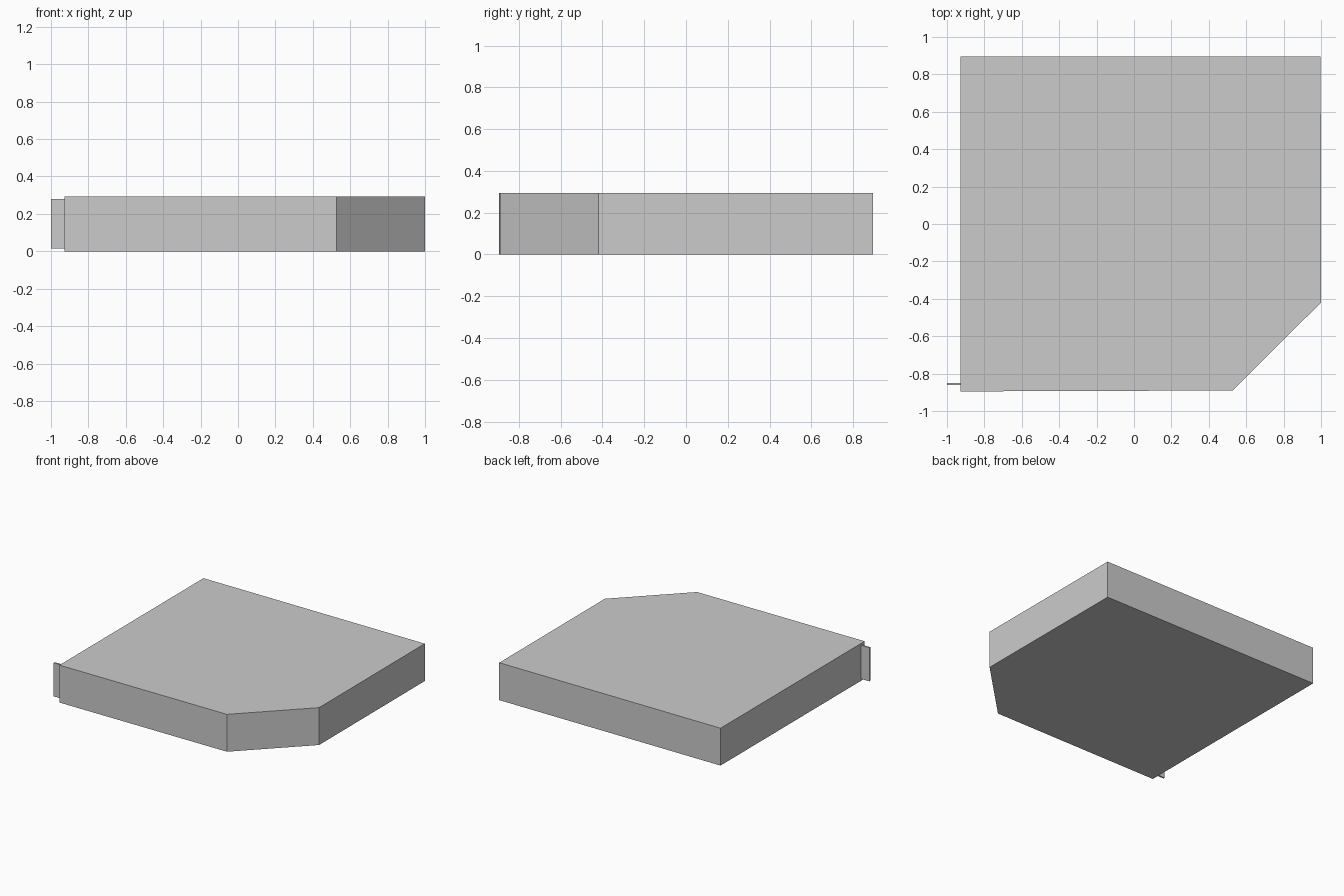
import bpy, bmesh

if "Cube" in bpy.data.objects:
    bpy.data.objects.remove(bpy.data.objects["Cube"])


def prism(name, outline, z0, z1):
    """Extrude a flat outline vertically into a closed solid."""
    bm = bmesh.new()
    base = bm.faces.new([bm.verts.new((x, y, z0)) for x, y in outline])
    top = bmesh.ops.extrude_face_region(bm, geom=[base], use_keep_orig=True)
    verts = [v for v in top["geom"] if isinstance(v, bmesh.types.BMVert)]
    bmesh.ops.translate(bm, verts=verts, vec=(0, 0, z1 - z0))
    bmesh.ops.recalc_face_normals(bm, faces=bm.faces)
    mesh = bpy.data.meshes.new(name)
    bm.to_mesh(mesh)
    bm.free()
    obj = bpy.data.objects.new(name, mesh)
    bpy.context.collection.objects.link(obj)
    return obj


# Square slab with one corner cut off
prism("slab", [(-0.927, -0.895), (0.527, -0.89), (1.0, -0.42),
               (0.998, 0.895), (-0.927, 0.895)], 0.0, 0.294)

# Thin tab standing out of the left side near the front
prism("side_tab", [(-1.0, -0.861), (-0.927, -0.861),
                   (-0.927, -0.849), (-1.0, -0.849)], 0.016, 0.28)
